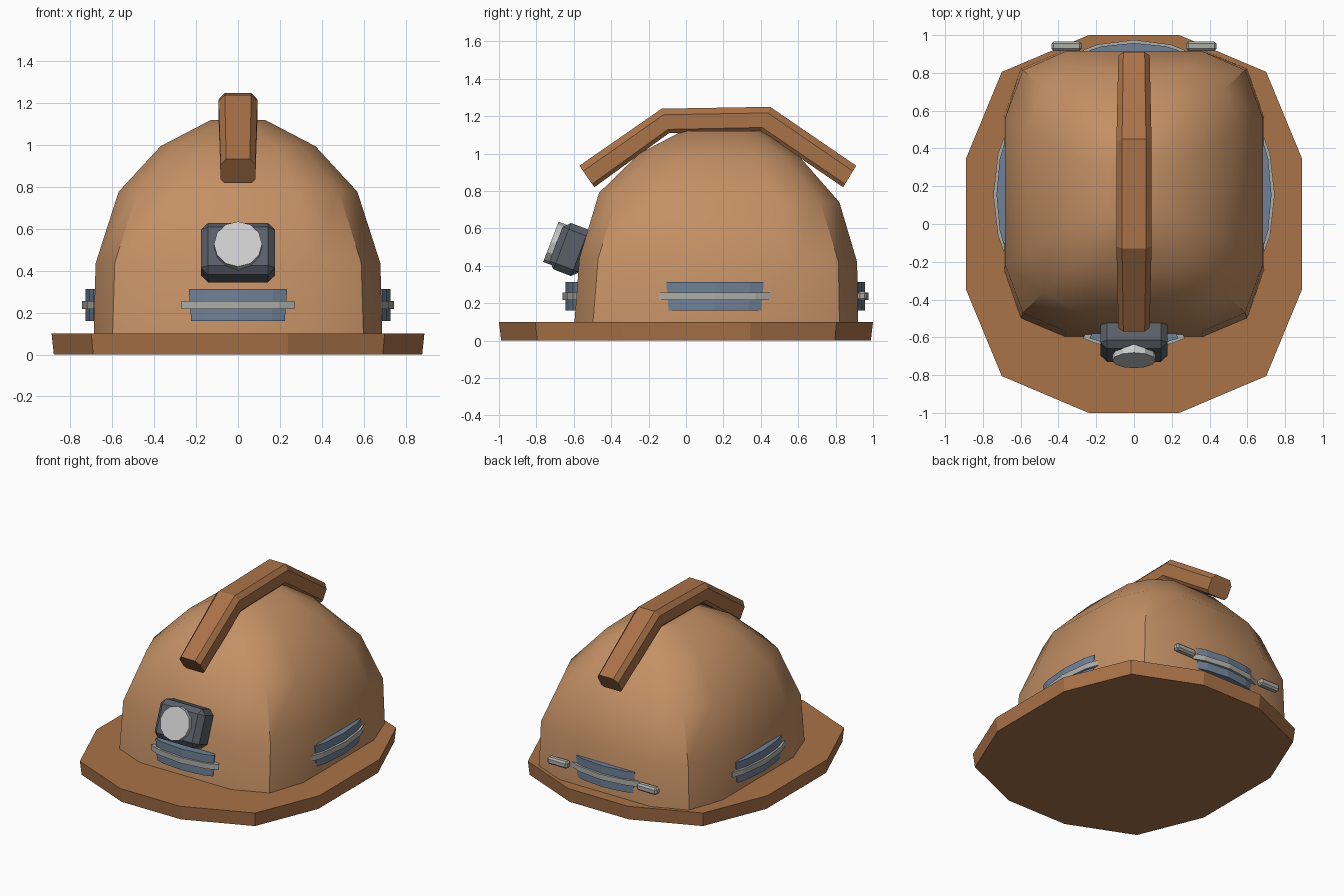
import bpy, bmesh, math
from mathutils import Matrix, Vector

if "Cube" in bpy.data.objects:
    bpy.data.objects.remove(bpy.data.objects["Cube"])


def mat(name, rgb):
    m = bpy.data.materials.new(name)
    m.diffuse_color = (*rgb, 1)
    m.use_nodes = True
    m.node_tree.nodes["Principled BSDF"].inputs["Base Color"].default_value = m.diffuse_color
    return m


TAN = mat("tan_shell", (0.55, 0.28, 0.13))
BROWN = mat("brown_trim", (0.40, 0.17, 0.065))
BLUE = mat("blue_grey", (0.16, 0.22, 0.31))
STEEL = mat("steel", (0.42, 0.42, 0.39))
DARK = mat("dark_metal", (0.10, 0.115, 0.14))
GLASS = mat("lamp_glass", (0.56, 0.56, 0.56))


def finish(bm, name, material, matrix=None, smooth=None):
    bmesh.ops.recalc_face_normals(bm, faces=bm.faces)
    me = bpy.data.meshes.new(name)
    bm.to_mesh(me)
    bm.free()
    if smooth:
        me.shade_smooth()
        me.set_sharp_from_angle(angle=math.radians(smooth))
    me.materials.append(material)
    ob = bpy.data.objects.new(name, me)
    bpy.context.collection.objects.link(ob)
    if matrix:
        ob.matrix_world = matrix
    return ob


def loft(name, rings, material, matrix=None, smooth=None):
    """Skin a list of equal-length rings and cap both ends."""
    bm = bmesh.new()
    vs = [[bm.verts.new(p) for p in r] for r in rings]
    n = len(rings[0])
    for a, b in zip(vs, vs[1:]):
        for i in range(n):
            j = (i + 1) % n
            bm.faces.new((a[i], a[j], b[j], b[i]))
    bm.faces.new(vs[0])
    bm.faces.new(vs[-1])
    return finish(bm, name, material, matrix, smooth)


def box(name, size, bevel, material, matrix):
    bm = bmesh.new()
    bmesh.ops.create_cube(bm, size=1, matrix=Matrix.Diagonal((*size, 1)))
    bmesh.ops.bevel(bm, geom=bm.edges[:], offset=bevel, segments=1, affect='EDGES')
    return finish(bm, name, material, matrix)


def four_way(quarter):
    """Mirror a quarter outline (from +x towards +y) into a closed loop."""
    half = quarter + [(-x, y) for x, y in reversed(quarter)]
    return half + [(-x, -y) for x, y in half]


# Brim: twelve-sided plate, slightly narrower below
brim = four_way([(0.89, 0.345), (0.70, 0.805), (0.24, 1.0)])
loft("brim", [[(x * s, y * s, z) for x, y in brim]
              for s, z in ((0.988, 0), (1, 0.1))], BROWN)

# Shell: rounded-square rings (z, half width, front y, back y, backward slope, shoulder, corner)
rings = []
for z, hx, y0, y1, slope, sh, c in (
        (0.05, 0.69, -0.60, 0.92, 0.00, 0.53, 0.87),
        (0.43, 0.68, -0.57, 0.915, 0.02, 0.53, 0.865),
        (0.765, 0.57, -0.465, 0.82, 0.05, 0.50, 0.84),
        (0.99, 0.37, -0.25, 0.61, 0.02, 0.46, 0.81),
        (1.12, 0.13, -0.02, 0.41, 0.00, 0.42, 0.78)):
    cy, hy = (y0 + y1) / 2, (y1 - y0) / 2
    rings.append([(x * hx, cy + y * hy, z - slope * y / 2)
                  for x, y in four_way([(1, sh), (c, c), (sh, 1)])])
loft("shell", rings, TAN, smooth=30)

# Crest: chamfered bar following a bent path over the shell
crest = []
for top, low, w in (((-0.57, 0.935), (-0.49, 0.82), 0.083),
                    ((-0.13, 1.24), (-0.09, 1.11), 0.093),
                    ((0.45, 1.25), (0.40, 1.12), 0.093),
                    ((0.91, 0.935), (0.84, 0.82), 0.083)):
    half = [(0.68, 0), (1, 0.25), (1, 0.85), (0.8, 1)]
    sec = half + [(-x, t) for x, t in reversed(half)]
    t0, t1 = Vector(top), Vector(low)
    crest.append([(x * w, *t0.lerp(t1, t)) for x, t in sec])
loft("crest", crest, BROWN)

# Head lamp: bevelled box with a round lens, tipped back with the shell
tilt = Matrix.Translation((0, -0.615, 0.487)) @ Matrix.Rotation(math.radians(-21), 4, 'X')
box("lamp_housing", (0.355, 0.17, 0.265), 0.035, DARK, tilt)
bm = bmesh.new()
bmesh.ops.create_cone(bm, cap_ends=True, segments=12, radius1=0.115, radius2=0.115, depth=0.05,
                      matrix=Matrix.Translation((0, -0.09, 0)) @ Matrix.Rotation(math.pi / 2, 4, 'X'))
finish(bm, "lamp_lens", GLASS, tilt)


# Vents: bowed panel with a thin rail across it
def bowed(name, half, depth, z0, z1, taper, material, matrix):
    arc = [(-1, 0), (-0.72, 0.55), (0, 1), (0.72, 0.55), (1, 0)]
    plan = [(u * half, -d * depth) for u, d in arc] + [(half * 0.9, 0.05), (-half * 0.9, 0.05)]
    loft(name, [[(x * s, y, z) for x, y in plan]
                for z, s in ((z0, taper), (z1, 1))], material, matrix)


for side, pos, ang, w in (("front", (0, -0.605, 0), 0, 0.27),
                          ("right", (0.69, 0.155, 0), 90, 0.30),
                          ("back", (0, 0.92, 0), 180, 0.27),
                          ("left", (-0.69, 0.155, 0), -90, 0.30)):
    m = Matrix.Translation(pos) @ Matrix.Rotation(math.radians(ang), 4, 'Z')
    bowed(side + "_vent_panel", w * 0.87, 0.038, 0.16, 0.313, 0.95, BLUE, m)
    bowed(side + "_vent_rail", w, 0.055, 0.218, 0.257, 1, STEEL, m)

# Strap clips at the back
for name, s in (("left", -1), ("right", 1)):
    box(name + "_back_clip", (0.16, 0.05, 0.05), 0.012, STEEL,
        Matrix.Translation((s * 0.357, 0.942, 0.238)))
